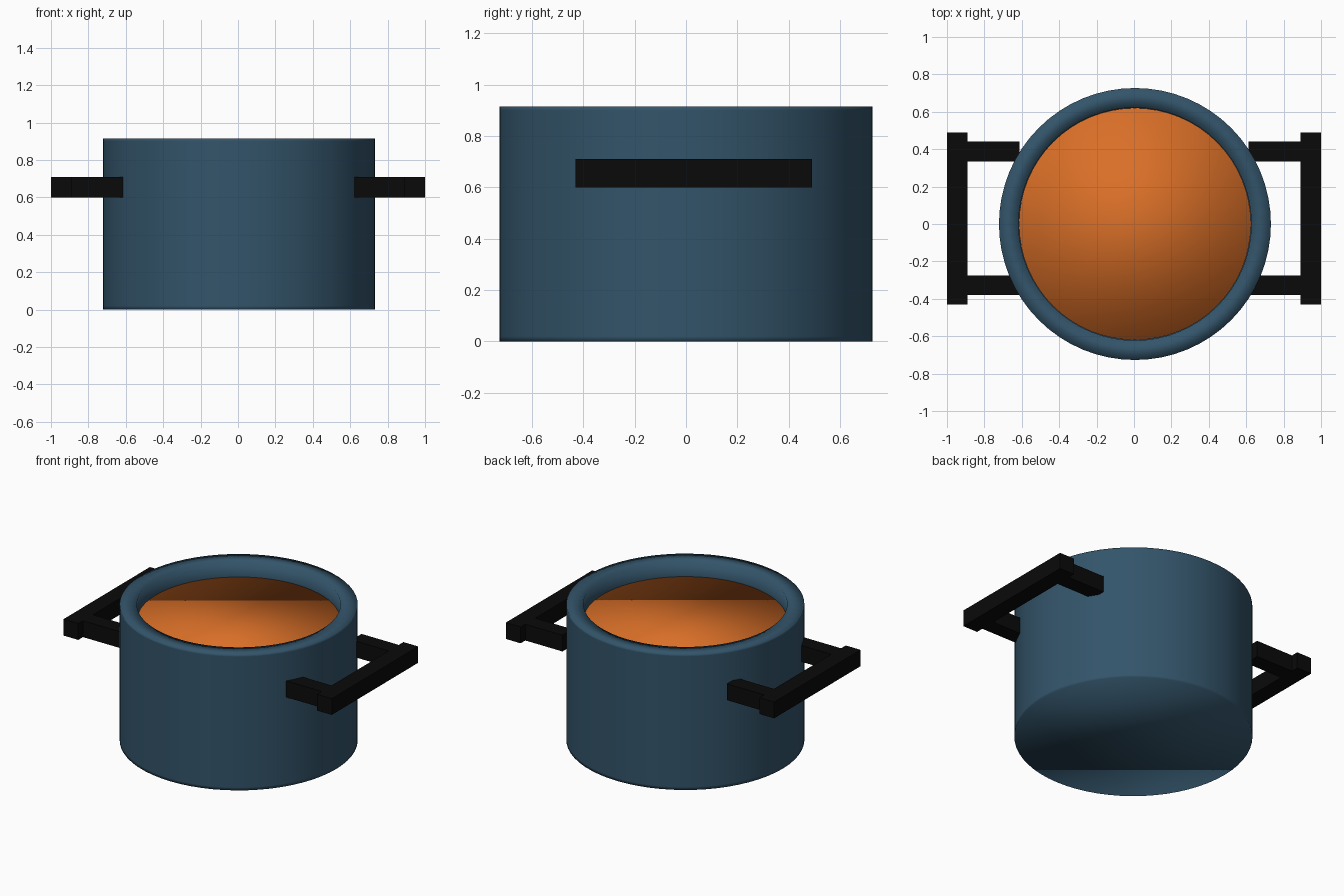
import bpy, bmesh
from math import cos, sin, tau

if "Cube" in bpy.data.objects:
    bpy.data.objects.remove(bpy.data.objects["Cube"])

SIDES = 64


def material(name, rgb):
    m = bpy.data.materials.new(name)
    m.diffuse_color = (*rgb, 1)
    m.use_nodes = True
    m.node_tree.nodes["Principled BSDF"].inputs["Base Color"].default_value = m.diffuse_color
    return m


def finish(bm, name, mat, smooth):
    bmesh.ops.recalc_face_normals(bm, faces=bm.faces)
    mesh = bpy.data.meshes.new(name)
    bm.to_mesh(mesh)
    bm.free()
    for p in mesh.polygons:
        p.use_smooth = smooth
    mesh.materials.append(mat)
    ob = bpy.data.objects.new(name, mesh)
    bpy.context.collection.objects.link(ob)
    return ob


def lathe(name, profile, mat, cx=0.005):
    """Spin (radius, z) points round z, capping the first and last ring."""
    bm = bmesh.new()
    rings = [[bm.verts.new((cx + r * cos(tau * i / SIDES), r * sin(tau * i / SIDES), z))
              for i in range(SIDES)] for r, z in profile]
    for a, b in zip(rings, rings[1:]):
        for i in range(SIDES):
            j = (i + 1) % SIDES
            bm.faces.new((a[i], a[j], b[j], b[i]))
    bm.faces.new(rings[0][::-1])
    bm.faces.new(rings[-1])
    return finish(bm, name, mat, True)


def box(name, x, y, z, mat):
    bm = bmesh.new()
    bmesh.ops.create_cube(bm, size=1)
    for v in bm.verts:
        v.co = [lo + (c + 0.5) * (hi - lo) for c, (lo, hi) in zip(v.co, (x, y, z))]
    return finish(bm, name, mat, False)


blue = material("blue_enamel", (0.033, 0.089, 0.144))
orange = material("orange_soup", (0.70, 0.16, 0.021))
black = material("black_handle", (0.003, 0.003, 0.003))

# Hollow pot body, soft-shaded rim with tight support loops
lathe("pot", [(0.727, 0), (0.727, 0.02), (0.727, 0.90), (0.727, 0.915),
              (0.622, 0.915), (0.622, 0.80), (0.622, 0.10)], blue)

# Soup filling
lathe("soup", [(0.62, 0.11), (0.62, 0.81)], orange)

# Handles: a grip bar on two arms, on each side
HZ = (0.60, 0.71)
for side, s in (("left", -1), ("right", 1)):
    grip_x = sorted((s * 0.89, s * 1.0))
    arm_x = sorted((s * 0.613, s * 0.89))
    box(f"{side}_grip", grip_x, (-0.43, 0.49), HZ, black)
    box(f"{side}_front_arm", arm_x, (-0.38, -0.275), HZ, black)
    box(f"{side}_back_arm", arm_x, (0.335, 0.44), HZ, black)
